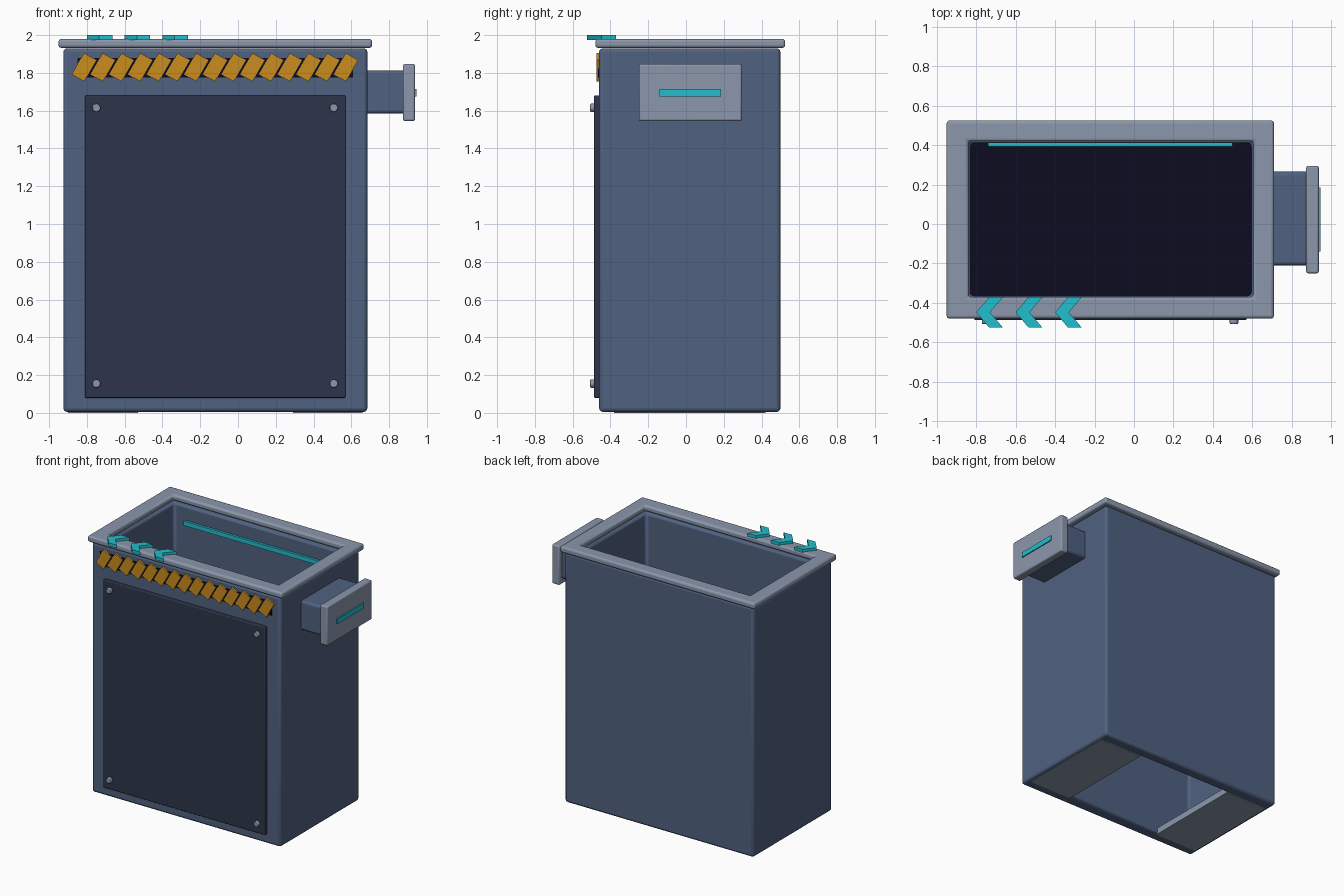
import bpy, bmesh, math
from mathutils import Matrix, Vector

if "Cube" in bpy.data.objects:
    bpy.data.objects.remove(bpy.data.objects["Cube"])


def material(name, rgb):
    m = bpy.data.materials.new(name)
    m.diffuse_color = (*rgb, 1)
    m.use_nodes = True
    m.node_tree.nodes["Principled BSDF"].inputs["Base Color"].default_value = m.diffuse_color
    return m


BLUE = material("slate blue", (0.08, 0.12, 0.216))
GREY = material("light grey", (0.258, 0.31, 0.41))
PANEL = material("dark panel", (0.026, 0.036, 0.067))
NAVY = material("deep navy", (0.0037, 0.0037, 0.0144))
TEAL = material("teal", (0.016, 0.515, 0.61))
ORANGE = material("amber", (0.578, 0.262, 0.013))


def finish(bm, name, mat, bevel=0.0, segments=3):
    bmesh.ops.recalc_face_normals(bm, faces=bm.faces)
    me = bpy.data.meshes.new(name)
    bm.to_mesh(me)
    bm.free()
    ob = bpy.data.objects.new(name, me)
    bpy.context.collection.objects.link(ob)
    me.materials.append(mat)
    if bevel:
        mod = ob.modifiers.new("bevel", 'BEVEL')
        mod.width = bevel
        mod.segments = segments
        mod.limit_method = 'ANGLE'
        bpy.context.view_layer.objects.active = ob
        ob.select_set(True)
        bpy.ops.object.shade_smooth_by_angle(angle=math.radians(35))
        ob.select_set(False)
    return ob


def box(name, lo, hi, mat, bevel=0.0, turn=None):
    lo, hi = Vector(lo), Vector(hi)
    bm = bmesh.new()
    bmesh.ops.create_cube(bm, size=1)
    m = Matrix.Translation((lo + hi) / 2)
    if turn is not None:
        m = m @ Matrix.Rotation(turn, 4, 'Y')
    bm.transform(m @ Matrix.Diagonal((*(hi - lo), 1)))
    return finish(bm, name, mat, bevel)


def frame(name, outer, inner, z0, z1, mat, bevel):
    """Rectangular tube; outer and inner are (x0, x1, y0, y1)."""
    bm = bmesh.new()

    def ring(r, z):
        x0, x1, y0, y1 = r
        return [bm.verts.new((x, y, z)) for x, y in
                ((x0, y0), (x1, y0), (x1, y1), (x0, y1))]
    rings = [ring(outer, z0), ring(outer, z1), ring(inner, z1), ring(inner, z0)]
    for a, b in zip(rings, rings[1:] + rings[:1]):
        for i in range(4):
            j = (i + 1) % 4
            bm.faces.new((a[i], a[j], b[j], b[i]))
    return finish(bm, name, mat, bevel)


# Hollow bin body, top rim and inner floor
frame("bin_body", (-0.925, 0.685, -0.46, 0.5), (-0.83, 0.595, -0.365, 0.41),
      0.005, 1.93, BLUE, 0.02)
frame("top_rim", (-0.95, 0.71, -0.48, 0.525), (-0.84, 0.605, -0.37, 0.42),
      1.932, 1.98, GREY, 0.015)
box("inner_floor", (-0.835, -0.37, 0.98), (0.6, 0.415, 1.0), NAVY)

# Bottom skids
for side, x0, x1 in (("left", -0.9, -0.53), ("right", 0.29, 0.66)):
    box(side + "_skid", (x0, -0.38, 0), (x1, 0.42, 0.05), GREY)

# Front access panel with corner bolts
box("front_panel", (-0.81, -0.487, 0.08), (0.57, -0.455, 1.68), PANEL, 0.006)
for x in (-0.75, 0.507):
    for z in (0.155, 1.615):
        bm = bmesh.new()
        bmesh.ops.create_cone(bm, cap_ends=True, segments=10, radius1=0.023,
                              radius2=0.023, depth=0.03)
        bm.transform(Matrix.Translation((x, -0.492, z)) @
                     Matrix.Rotation(math.pi / 2, 4, 'X'))
        finish(bm, "panel_bolt", GREY, 0.005, 2)

# Hazard band with slanted stripes
box("hazard_band", (-0.85, -0.467, 1.775), (0.61, -0.455, 1.88), NAVY)
for i in range(15):
    x = -0.815 + i * 0.099
    box("hazard_stripe", (x - 0.0375, -0.474, 1.765), (x + 0.0375, -0.46, 1.895),
        ORANGE, turn=math.radians(30))

# Side handle: neck, grip plate and light
box("handle_neck", (0.66, -0.21, 1.585), (0.89, 0.265, 1.812), BLUE, 0.018)
box("handle_plate", (0.873, -0.25, 1.545), (0.937, 0.295, 1.847), GREY, 0.01)
box("handle_light", (0.93, -0.14, 1.675), (0.945, 0.185, 1.715), TEAL)

# Light strip on the inner back wall
box("inner_light", (-0.74, 0.392, 1.782), (0.5, 0.415, 1.815), TEAL)

# Chevron arrows on the rim
for i in range(3):
    bm = bmesh.new()
    pts = ((0, 0), (0.065, -0.077), (0.135, -0.077),
           (0.07, 0), (0.135, 0.077), (0.065, 0.077))
    low, top = [[bm.verts.new((-0.8 + i * 0.2 + x, -0.448 + y, z)) for x, y in pts]
                for z in (1.975, 2.0)]
    for ring in (low, top):
        bm.faces.new((ring[0], ring[1], ring[2], ring[3]))
        bm.faces.new((ring[0], ring[3], ring[4], ring[5]))
    for k in range(6):
        n = (k + 1) % 6
        bm.faces.new((low[k], low[n], top[n], top[k]))
    finish(bm, "rim_chevron", TEAL)
